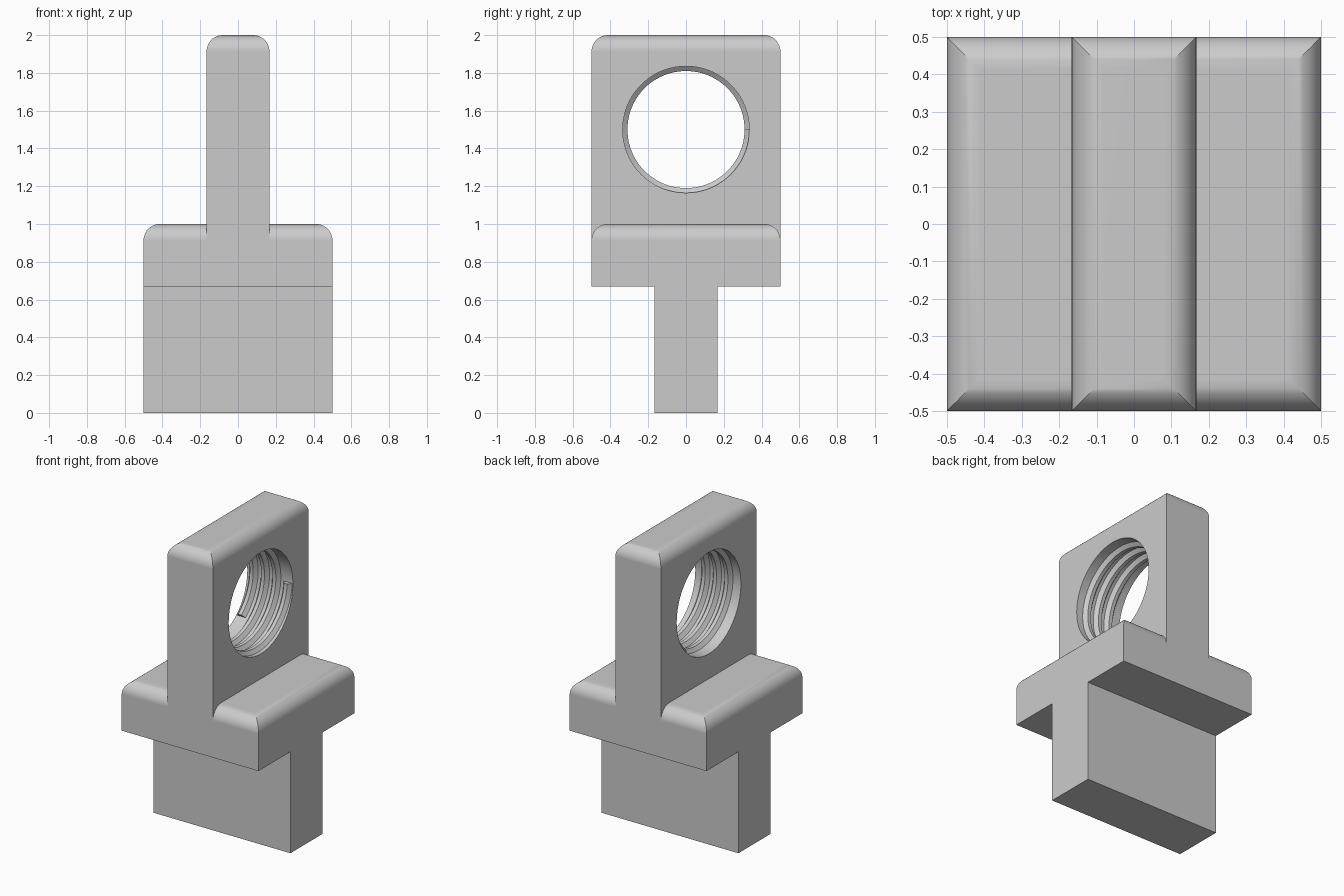
import bpy, bmesh
from math import sin, cos, pi

cube = bpy.data.objects.get("Cube")
if cube:
    bpy.data.objects.remove(cube, do_unlink=True)

grey = bpy.data.materials.new("plain grey")
grey.use_nodes = True
colour = (0.6, 0.6, 0.6, 1)
grey.diffuse_color = colour
grey.node_tree.nodes["Principled BSDF"].inputs["Base Color"].default_value = colour

THIRD = 1 / 6          # half thickness of the plate and the tenon
ROUND = 0.087          # radius of the rounded top edges
BORE = 0.335
CREST = 0.31
HOLE_Z = 1.5
PITCH = 0.083


def loft(name, rings):
    """Join equal rings of points into a closed solid."""
    bm = bmesh.new()
    loops = [[bm.verts.new(p) for p in ring] for ring in rings]
    n = len(loops[0])
    for a, b in zip(loops, loops[1:]):
        for i in range(n):
            j = (i + 1) % n
            bm.faces.new((a[i], a[j], b[j], b[i]))
    bm.faces.new(loops[0])
    bm.faces.new(loops[-1])
    bmesh.ops.recalc_face_normals(bm, faces=bm.faces)
    mesh = bpy.data.meshes.new(name)
    bm.to_mesh(mesh)
    bm.free()
    mesh.materials.append(grey)
    obj = bpy.data.objects.new(name, mesh)
    bpy.context.collection.objects.link(obj)
    return obj


def block(name, hx, hy, z0, z1, radius=0, steps=10):
    """Box whose top edges are rounded and mitred at the corners."""
    levels = [(0, z0)]
    if radius:
        for i in range(steps + 1):
            a = pi / 2 * i / steps
            levels.append((radius * (1 - cos(a)), z1 - radius * (1 - sin(a))))
    else:
        levels.append((0, z1))
    corners = ((-1, -1), (1, -1), (1, 1), (-1, 1))
    return loft(name, [[(sx * (hx - d), sy * (hy - d), z) for sx, sy in corners]
                       for d, z in levels])


def around(x, r, a):
    return (x, r * cos(a), HOLE_Z + r * sin(a))


def smooth(obj):
    bpy.ops.object.select_all(action="DESELECT")
    obj.select_set(True)
    bpy.context.view_layer.objects.active = obj
    bpy.ops.object.shade_smooth_by_angle(angle=pi / 6)
    mod = obj.modifiers.new("even shading", "WEIGHTED_NORMAL")
    mod.keep_sharp = True


# Solid parts; the plate starts where the shoulder's rounding begins
tenon = block("tenon", 0.5, THIRD, 0, 0.7)
shoulder = block("shoulder", 0.5, 0.5, 0.67, 1, ROUND)
plate = block("eye_plate", THIRD, 0.5, 1 - ROUND, 2, ROUND)

# Round bore through the plate
cutter = loft("bore_cutter", [[around(x, BORE, 2 * pi * i / 96) for i in range(96)]
                              for x in (-0.3, 0.3)])
cutter.hide_render = True
cut = plate.modifiers.new("bore", "BOOLEAN")
cut.operation = "DIFFERENCE"
cut.solver = "EXACT"
cut.object = cutter
bpy.context.view_layer.update()
graph = bpy.context.evaluated_depsgraph_get()
bored = bpy.data.meshes.new_from_object(plate.evaluated_get(graph))
plate.modifiers.clear()
plate.data = bored
bpy.data.objects.remove(cutter, do_unlink=True)

# Screw thread: a trapezoid ridge swept along a helix
section = ((-0.034, BORE + 0.004), (-0.012, CREST), (0.012, CREST), (0.034, BORE + 0.004))
turns, per_turn = 3.14, 96
rings = []
for i in range(int(turns * per_turn) + 1):
    t = i / per_turn
    x = PITCH * (turns / 2 - t)
    rings.append([around(x + dx, r, -2 * pi * t) for dx, r in section])
thread = loft("screw_thread", rings)

for part in (shoulder, plate, thread):
    smooth(part)
